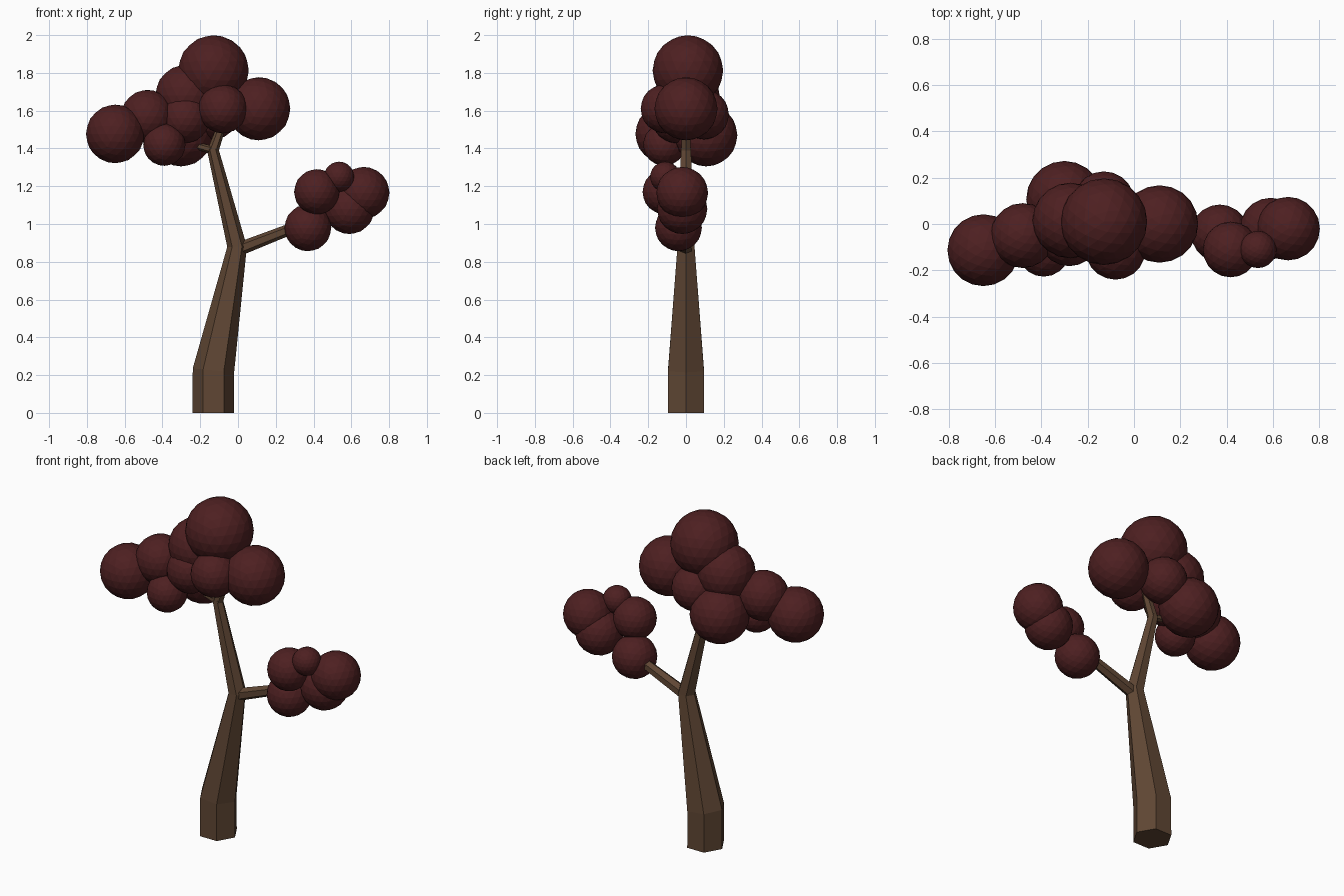
import bpy, bmesh, math
from mathutils import Vector

if "Cube" in bpy.data.objects:
    bpy.data.objects.remove(bpy.data.objects["Cube"])


def material(name, color):
    m = bpy.data.materials.new(name)
    m.diffuse_color = (*color, 1)
    m.use_nodes = True
    m.node_tree.nodes["Principled BSDF"].inputs["Base Color"].default_value = m.diffuse_color
    return m


bark = material("bark", (0.115, 0.062, 0.034))
leaf = material("leaf", (0.075, 0.014, 0.015))


def finish(bm, name, mat):
    bmesh.ops.recalc_face_normals(bm, faces=bm.faces)
    mesh = bpy.data.meshes.new(name)
    bm.to_mesh(mesh)
    bm.free()
    mesh.materials.append(mat)
    ob = bpy.data.objects.new(name, mesh)
    bpy.context.collection.objects.link(ob)


def limb(name, path):
    """Six-sided tapering tube along (x, y, z, radius) points."""
    bm = bmesh.new()
    pts = [Vector(p[:3]) for p in path]
    rings = []
    for i, p in enumerate(pts):
        before = (p - pts[i - 1]).normalized() if i else Vector()
        after = (pts[i + 1] - p).normalized() if i < len(pts) - 1 else Vector()
        t = (before + after).normalized()
        u = Vector((0, 1, 0)).cross(t).normalized()
        v = t.cross(u)
        r = path[i][3]
        rings.append([bm.verts.new(p + r * (u * math.cos(k * math.pi / 3) + v * math.sin(k * math.pi / 3)))
                      for k in range(6)])
    for a, b in zip(rings, rings[1:]):
        for k in range(6):
            bm.faces.new((a[k], a[(k + 1) % 6], b[(k + 1) % 6], b[k]))
    bm.faces.new(rings[0])
    bm.faces.new(rings[-1])
    finish(bm, name, bark)


def foliage(name, balls):
    """Cluster of faceted balls given as (x, y, z, radius)."""
    for i, (x, y, z, r) in enumerate(balls):
        bm = bmesh.new()
        bmesh.ops.create_icosphere(bm, subdivisions=3, radius=r)
        bmesh.ops.translate(bm, verts=bm.verts, vec=(x, y, z))
        finish(bm, f"{name}_{i + 1}", leaf)


# Trunk and branches
limb("trunk", [(-0.13, 0, 0, 0.11), (-0.13, 0, 0.225, 0.11), (-0.005, 0, 0.88, 0.052), (-0.135, 0, 1.4, 0.03)])
limb("side_branch", [(0, 0, 0.865, 0.036), (0.27, -0.01, 0.97, 0.03), (0.38, -0.03, 1.02, 0.022)])
limb("upper_branch", [(-0.135, 0, 1.38, 0.03), (-0.1, 0, 1.48, 0.025), (-0.06, 0, 1.6, 0.018)])
limb("left_branch", [(-0.13, 0, 1.39, 0.022), (-0.24, 0, 1.42, 0.018), (-0.4, -0.03, 1.5, 0.014)])

# Main crown
foliage("crown", [
    (-0.13, 0.01, 1.812, 0.187), (0.11, 0, 1.61, 0.167), (-0.08, -0.11, 1.61, 0.13),
    (-0.65, -0.113, 1.477, 0.155), (-0.48, -0.05, 1.57, 0.14), (-0.39, -0.115, 1.42, 0.112),
    (-0.3, 0.107, 1.47, 0.165), (-0.275, 0.015, 1.68, 0.163), (-0.28, -0.05, 1.56, 0.132),
    (-0.13, 0.095, 1.58, 0.132)])

# Lower crown on the side branch
foliage("side_crown", [
    (0.37, -0.04, 0.98, 0.124), (0.417, -0.11, 1.17, 0.12), (0.535, -0.11, 1.25, 0.08),
    (0.665, -0.02, 1.165, 0.137), (0.59, -0.02, 1.08, 0.133)])
